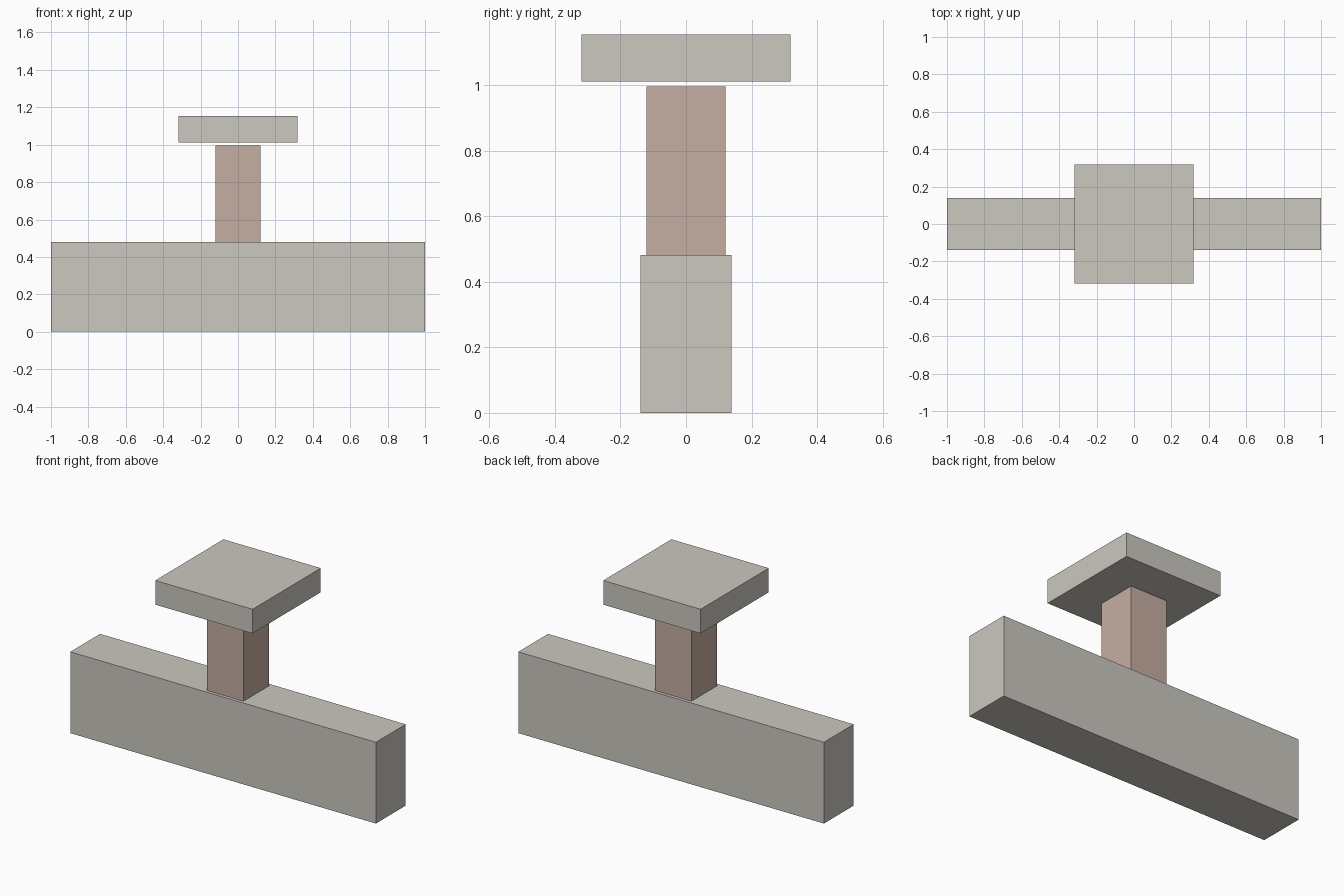
import bpy

if "Cube" in bpy.data.objects:
    bpy.data.objects.remove(bpy.data.objects["Cube"])


def material(name, color):
    mat = bpy.data.materials.new(name)
    mat.diffuse_color = color
    mat.use_nodes = True
    mat.node_tree.nodes["Principled BSDF"].inputs["Base Color"].default_value = mat.diffuse_color
    return mat


def box(name, width, depth, z0, z1, mat):
    bpy.ops.mesh.primitive_cube_add(size=1, location=(0, 0, (z0 + z1) / 2))
    obj = bpy.context.object
    obj.name = name
    obj.scale = (width, depth, z1 - z0)
    bpy.ops.object.transform_apply(location=False, rotation=False, scale=True)
    obj.data.materials.append(mat)
    return obj


stone = material("stone", (0.60, 0.58, 0.53, 1))
brown = material("brown", (0.56, 0.42, 0.36, 1))

# Long base beam, square post, and cap floating just above the post
box("base_beam", 2.0, 0.278, 0.0, 0.481, stone)
box("post", 0.24, 0.24, 0.481, 0.995, brown)
box("cap", 0.637, 0.637, 1.011, 1.154, stone)
